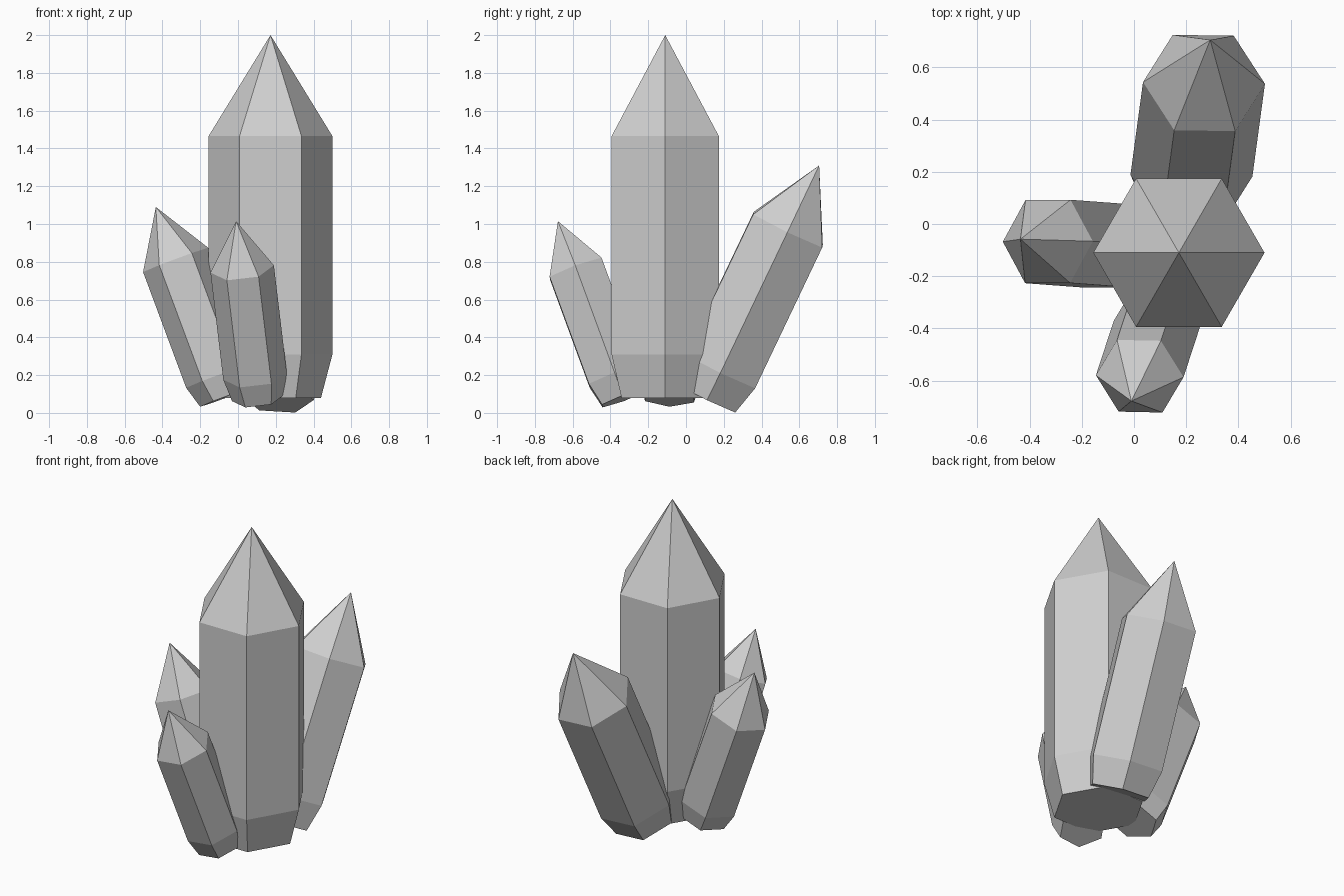
import bpy
import bmesh
import math
from mathutils import Vector

cube = bpy.data.objects.get("Cube")
if cube:
    bpy.data.objects.remove(cube, do_unlink=True)

# Single stone colour
stone = bpy.data.materials.new("crystal grey")
stone.use_nodes = True
grey = (0.62, 0.62, 0.62, 1)
stone.diffuse_color = grey
stone.node_tree.nodes["Principled BSDF"].inputs["Base Color"].default_value = grey

SIDES = 6
BASE_TAPER = 0.815


def crystal(name, radius, base, lower, upper, tip):
    """Hexagonal prism with a narrowed foot and a pointed tip, along its own axis."""
    base, lower, upper, tip = map(Vector, (base, lower, upper, tip))
    turn = Vector((0, 0, 1)).rotation_difference(tip - base)
    bm = bmesh.new()

    def ring(centre, r):
        angles = [math.tau * i / SIDES for i in range(SIDES)]
        return [bm.verts.new(centre + turn @ Vector((r * math.cos(a), r * math.sin(a), 0)))
                for a in angles]

    rings = [ring(base, radius * BASE_TAPER), ring(lower, radius), ring(upper, radius)]
    point = bm.verts.new(tip)
    bm.faces.new(rings[0][::-1])
    for i in range(SIDES):
        j = (i + 1) % SIDES
        for a, b in zip(rings, rings[1:]):
            bm.faces.new((a[i], a[j], b[j], b[i]))
        bm.faces.new((rings[-1][i], rings[-1][j], point))

    mesh = bpy.data.meshes.new(name)
    bm.to_mesh(mesh)
    bm.free()
    mesh.materials.append(stone)
    obj = bpy.data.objects.new(name, mesh)
    bpy.context.collection.objects.link(obj)
    return obj


# Tall upright crystal
crystal("main_crystal", 0.328, (0.172, -0.11, 0.08), (0.172, -0.11, 0.31),
        (0.172, -0.11, 1.465), (0.172, -0.11, 2.0))
# Smaller crystals leaning outwards
crystal("back_crystal", 0.234, (0.21, 0.113, 0.079), (0.22, 0.185, 0.225),
        (0.268, 0.54, 0.97), (0.292, 0.705, 1.31))
crystal("right_crystal", 0.184, (-0.06, -0.087, 0.085), (-0.102, -0.084, 0.197),
        (-0.33, -0.067, 0.81), (-0.435, -0.058, 1.09))
crystal("front_crystal", 0.169, (0.105, -0.331, 0.078), (0.09, -0.375, 0.195),
        (0.022, -0.583, 0.762), (-0.01, -0.678, 1.015))
